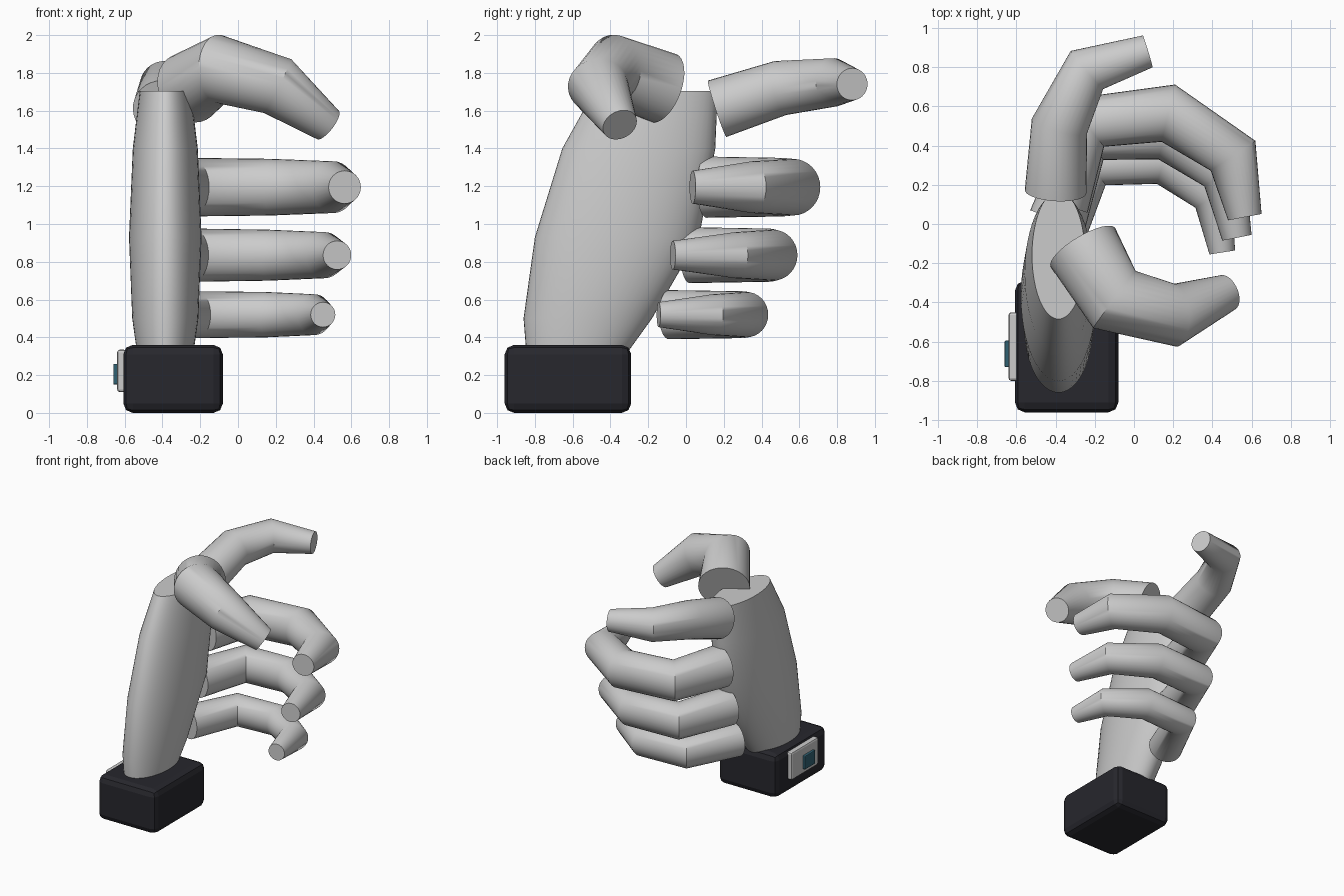
import bpy, bmesh, math
from mathutils import Vector

if "Cube" in bpy.data.objects:
    bpy.data.objects.remove(bpy.data.objects["Cube"])


def material(name, rgb):
    m = bpy.data.materials.new(name)
    m.diffuse_color = (*rgb, 1)
    m.use_nodes = True
    m.node_tree.nodes["Principled BSDF"].inputs["Base Color"].default_value = m.diffuse_color
    return m


def loft(name, rings):
    """Join equal-sized rings of points into a closed, capped skin."""
    bm = bmesh.new()
    loops = [[bm.verts.new(p) for p in ring] for ring in rings]
    n = len(loops[0])
    for a, b in zip(loops, loops[1:]):
        for i in range(n):
            j = (i + 1) % n
            bm.faces.new((a[i], a[j], b[j], b[i]))
    bm.faces.new(loops[0][::-1])
    bm.faces.new(loops[-1])
    bmesh.ops.recalc_face_normals(bm, faces=bm.faces[:])
    me = bpy.data.meshes.new(name)
    bm.to_mesh(me)
    bm.free()
    ob = bpy.data.objects.new(name, me)
    bpy.context.collection.objects.link(ob)
    smooth(ob, 45)


def smooth(ob, angle):
    bpy.ops.object.select_all(action='DESELECT')
    ob.select_set(True)
    bpy.context.view_layer.objects.active = ob
    bpy.ops.object.shade_smooth_by_angle(angle=math.radians(angle))


def finger(name, points, radii, n=32):
    """Tapered tube with its rings on the bisecting plane of each joint."""
    pts = [Vector(p) for p in points]
    dirs = [(b - a).normalized() for a, b in zip(pts, pts[1:])]
    tangents = [dirs[0]] + [(a + b).normalized() for a, b in zip(dirs, dirs[1:])] + [dirs[-1]]
    side = tangents[0].cross(Vector((0, 0, 1))).normalized()
    rings = []
    for k, (p, t, r) in enumerate(zip(pts, tangents, radii)):
        if k:
            side = tangents[k - 1].rotation_difference(t) @ side
        up = side.cross(t)
        rings.append([p + r * (math.cos(a) * side + math.sin(a) * up)
                      for a in (math.tau * i / n for i in range(n))])
    loft(name, rings)


def box(name, lo, hi, bevel, mat=None):
    lo, hi = Vector(lo), Vector(hi)
    bpy.ops.mesh.primitive_cube_add(size=1, location=(lo + hi) / 2)
    ob = bpy.context.object
    ob.name = name
    ob.scale = hi - lo
    bpy.ops.object.transform_apply(location=False, rotation=False, scale=True)
    mod = ob.modifiers.new("bevel", 'BEVEL')
    mod.width, mod.segments = bevel, 2
    if mat:
        ob.data.materials.append(mat)
    return ob


# Palm: stacked ellipses (z, y front, y back, half thickness)
sections = [(0.25, -0.84, -0.36, 0.14), (0.5, -0.86, -0.18, 0.175), (0.93, -0.80, 0.07, 0.192),
            (1.40, -0.655, 0.155, 0.172), (1.705, -0.485, 0.168, 0.135)]
loft("palm", [[(-0.385 + h * math.cos(a), (y0 + y1) / 2 + (y1 - y0) / 2 * math.sin(a), z)
               for a in (math.tau * i / 48 for i in range(48))] for z, y0, y1, h in sections])

# Three curled fingers, each level in z
curled = {
    "middle_finger": (1.195, [(-0.39, 0.11), (-0.25, 0.515), (0.175, 0.565), (0.505, 0.348), (0.565, 0.035)],
                      (0.162, 0.155, 0.15, 0.137, 0.087)),
    "ring_finger": (0.835, [(-0.39, 0.02), (-0.24, 0.44), (0.16, 0.46), (0.46, 0.26), (0.525, -0.07)],
                    (0.148, 0.141, 0.135, 0.122, 0.076)),
    "little_finger": (0.52, [(-0.39, -0.09), (-0.215, 0.30), (0.15, 0.32), (0.405, 0.14), (0.45, -0.145)],
                      (0.13, 0.124, 0.12, 0.108, 0.066)),
}
for name, (z, path, radii) in curled.items():
    finger(name, [(x, y, z) for x, y in path], radii)

# Raised index finger and thumb
finger("index_finger", [(-0.40, 0.165, 1.61), (-0.38, 0.50, 1.72), (-0.24, 0.785, 1.75), (0.07, 0.88, 1.74)],
       (0.157, 0.146, 0.128, 0.085))
finger("thumb", [(-0.26, -0.12, 1.72), (-0.10, -0.385, 1.82), (0.21, -0.465, 1.73), (0.475, -0.35, 1.525)],
       (0.192, 0.182, 0.16, 0.095))

# Wrist cuff with a side panel and button
box("wrist_cuff", (-0.607, -0.96, 0), (-0.08, -0.29, 0.36), 0.05, material("cuff_dark", (0.02, 0.02, 0.026)))
box("cuff_panel", (-0.64, -0.80, 0.11), (-0.59, -0.45, 0.335), 0.015, material("panel_grey", (0.6, 0.6, 0.58)))
box("cuff_button", (-0.66, -0.73, 0.15), (-0.62, -0.595, 0.26), 0.006, material("button_blue", (0.03, 0.12, 0.17)))
